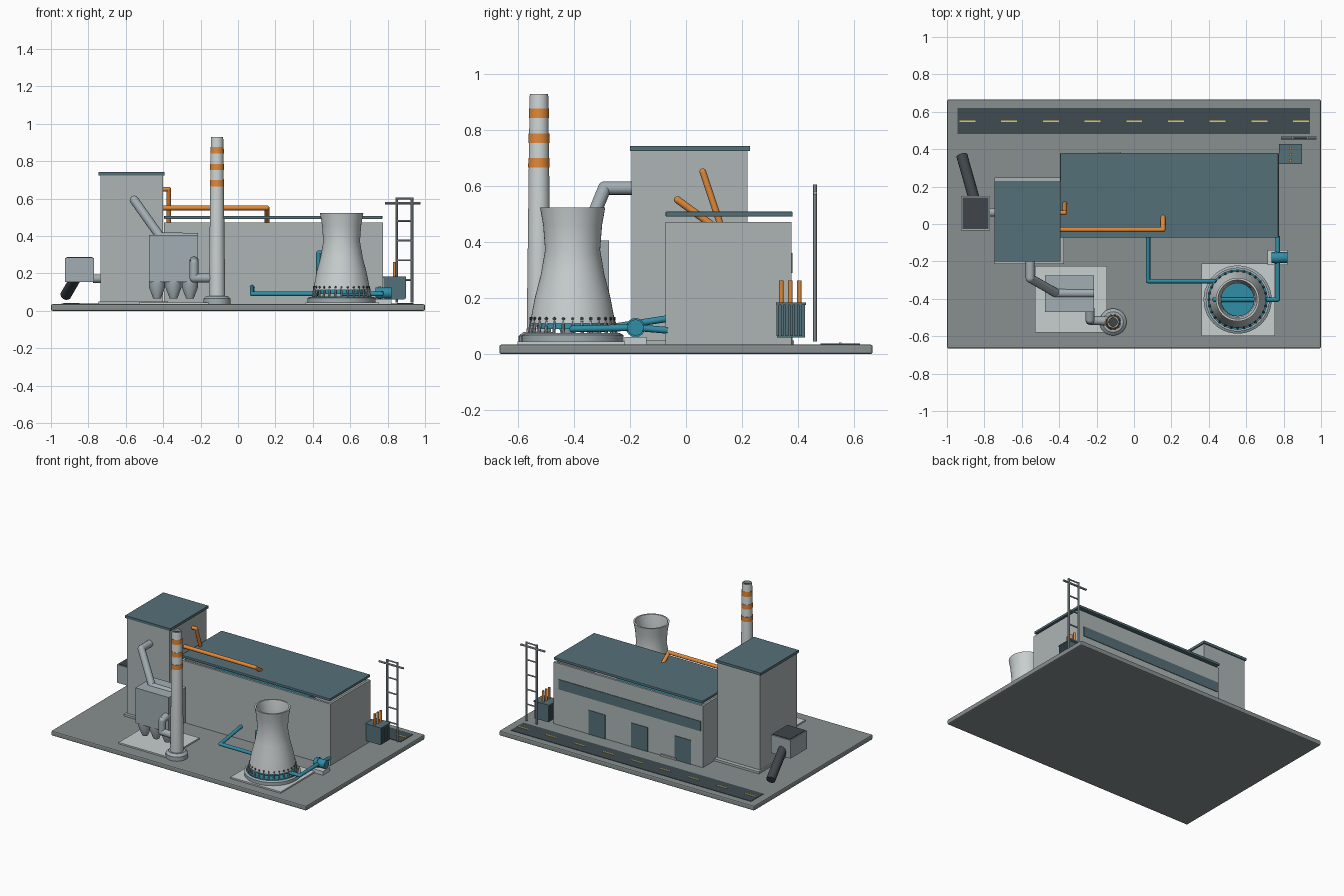
import bpy, bmesh, math
from mathutils import Vector, Matrix

if "Cube" in bpy.data.objects:
    bpy.data.objects.remove(bpy.data.objects["Cube"])

def mat(name, r, g, b):
    m = bpy.data.materials.new(name)
    m.diffuse_color = (r, g, b, 1)
    m.use_nodes = True
    m.node_tree.nodes["Principled BSDF"].inputs["Base Color"].default_value = m.diffuse_color
    return m

SLAB = mat("ground_grey", .25, .28, .28)
WALL = mat("wall_grey", .42, .46, .46)
PALE = mat("concrete_pale", .58, .62, .62)
STEEL = mat("steel_grey", .36, .42, .45)
ROOF = mat("roof_slate", .09, .16, .19)
DARK = mat("dark_grey", .05, .06, .07)
ROAD = mat("asphalt", .05, .07, .08)
YELLOW = mat("yellow", .8, .6, .1)
ORANGE = mat("orange", .75, .25, .04)
TEAL = mat("teal", .03, .27, .38)

def finish(name, bm, m, smooth=False):
    bmesh.ops.recalc_face_normals(bm, faces=bm.faces)
    me = bpy.data.meshes.new(name)
    bm.to_mesh(me)
    bm.free()
    o = bpy.data.objects.new(name, me)
    bpy.context.collection.objects.link(o)
    me.materials.append(m)
    if smooth:
        bpy.ops.object.select_all(action='DESELECT')
        o.select_set(True)
        bpy.context.view_layer.objects.active = o
        bpy.ops.object.shade_smooth_by_angle(angle=math.radians(35))
    return o

def boxes(name, spans, m, bevel=0):
    """Each span is (x0, x1, y0, y1, z0, z1)."""
    bm = bmesh.new()
    for x0, x1, y0, y1, z0, z1 in spans:
        M = Matrix.Translation(((x0+x1)/2, (y0+y1)/2, (z0+z1)/2)) @ Matrix.Diagonal((x1-x0, y1-y0, z1-z0, 1))
        bmesh.ops.create_cube(bm, size=1, matrix=M)
    o = finish(name, bm, m)
    if bevel:
        b = o.modifiers.new("bevel", 'BEVEL')
        b.width, b.segments = bevel, 2
    return o

def box(name, x0, x1, y0, y1, z0, z1, m, bevel=0):
    return boxes(name, [(x0, x1, y0, y1, z0, z1)], m, bevel)

def add_rod(bm, a, b, r, n=16):
    a, b = Vector(a), Vector(b)
    M = Matrix.Translation((a+b)/2) @ (b-a).to_track_quat('Z', 'Y').to_matrix().to_4x4()
    bmesh.ops.create_cone(bm, cap_ends=True, segments=n, radius1=r, radius2=r, depth=(b-a).length, matrix=M)

def pipe(name, pts, r, m):
    """Round pipe through points with ball elbows."""
    bm = bmesh.new()
    for a, b in zip(pts, pts[1:]):
        add_rod(bm, a, b, r)
    for p in pts[1:-1]:
        bmesh.ops.create_uvsphere(bm, u_segments=16, v_segments=8, radius=r, matrix=Matrix.Translation(p))
    return finish(name, bm, m, True)

def lathe(name, x, y, prof, m, n=48, closed=False):
    """Revolve (radius, z) profile about a vertical axis."""
    bm = bmesh.new()
    rings = [[bm.verts.new((x + r*math.cos(2*math.pi*i/n), y + r*math.sin(2*math.pi*i/n), z))
              for i in range(n)] for r, z in prof]
    pairs = list(zip(rings, rings[1:]))
    if closed:
        pairs.append((rings[-1], rings[0]))
    else:
        bm.faces.new(rings[0])
        bm.faces.new(rings[-1])
    for a, b in pairs:
        for i in range(n):
            bm.faces.new((a[i], a[(i+1) % n], b[(i+1) % n], b[i]))
    return finish(name, bm, m, True)

# site slab, road, pads
box("site_slab", -1, 1, -.665, .665, 0, .035, SLAB, .008)
box("road", -.945, .94, .48, .62, .03, .038, ROAD)
boxes("road_dashes", [(-.933 + .223*i, -.848 + .223*i, .546, .554, .037, .041) for i in range(9)], YELLOW)
box("filter_pad", -.53, -.145, -.58, -.225, .03, .045, PALE)
box("tower_pad", .36, .755, -.6, -.21, .03, .045, PALE)

# boiler house
box("boiler_house", -.735, -.4, -.195, .22, .03, .73, WALL)
box("boiler_plinth", -.745, -.375, -.215, .248, .03, .05, WALL)
box("boiler_roof", -.745, -.392, -.2, .228, .724, .742, ROOF)

# turbine hall: open walls under a raised roof
X0, X1, Y0, Y1 = -.395, .775, -.073, .376
boxes("hall_walls", [(X0, X1, Y0, Y0+.015, .03, .472), (X0, X1, Y1-.015, Y1, .03, .472),
                     (X0, X0+.015, Y0+.015, Y1-.015, .03, .472),
                     (X1-.015, X1, Y0+.015, Y1-.015, .03, .472)], WALL)
box("hall_roof", -.395, .772, -.073, .38, .49, .508, ROOF, .004)
box("hall_window_strip", -.38, .735, .374, .38, .29, .36, ROOF)
boxes("hall_doors", [(c-.064, c+.064, .374, .38, .035, .205) for c in (.433, .1, -.24)], ROOF)
box("door_step", -.19, -.07, .376, .385, .03, .048, WALL)
pipe("turbine", [(-.3, .15, .25), (.45, .15, .25)], .1, TEAL)

# steam pipes
pipe("steam_pipe_long", [(-.41, -.03, .55), (.155, -.03, .55), (.155, .1, .455)], .013, ORANGE)
pipe("steam_pipe_short", [(-.41, .06, .65), (-.37, .06, .65), (-.37, .13, .44)], .012, ORANGE)

# filter house, hoppers and flue ducts
box("filter_house", -.476, -.214, -.47, -.275, .155, .405, STEEL)
for i in range(3):
    for j in range(2):
        lathe("filter_hopper", -.433 + .088*i, -.422 + .095*j, [(.02, .065), (.043, .125), (.043, .16)], STEEL, 20)
pipe("flue_duct", [(-.555, -.18, .592), (-.555, -.29, .592), (-.415, -.37, .395), (-.215, -.37, .392)], .024, STEEL)
pipe("stack_duct", [(-.235, -.45, .27), (-.235, -.512, .255), (-.235, -.515, .175), (-.11, -.52, .175)], .024, STEEL)

# chimney stack
CX, CY = -.112, -.524
def stack_r(z):
    return .044 - .011*(z-.05)/.88
lathe("chimney_base", CX, CY, [(.072, .035), (.072, .065), (.055, .08)], STEEL, 32)
lathe("chimney", CX, CY, [(stack_r(.05), .05), (stack_r(.92), .92), (stack_r(.92)-.002, .928),
                          (.024, .928), (.024, .8), (.001, .8)], PALE, 32)
lathe("chimney_flue", CX, CY, [(.0235, .8), (.0235, .915)], DARK, 24)
for z0, z1 in ((.665, .699), (.753, .786), (.842, .876)):
    lathe("chimney_band", CX, CY, [(stack_r(z0)+.002, z0), (stack_r(z1)+.002, z1)], ORANGE, 32)

# cooling tower
TX, TY = .554, -.404
lathe("tower_basin", TX, TY, [(.182, .045), (.182, .068), (.168, .075), (.168, .058)], STEEL)
lathe("basin_water", TX, TY, [(.16, .05), (.16, .076)], TEAL)
shell = [(.152, .11), (.135, .2), (.113, .285), (.098, .372), (.105, .46), (.116, .522)]
lathe("tower_shell", TX, TY, shell + [(r-.011, z) for r, z in reversed(shell)], PALE, closed=True)
lathe("tower_fill", TX, TY, [(.128, .09), (.1, .29)], TEAL)
bm, vents = bmesh.new(), bmesh.new()
for i in range(28):
    a = 2*math.pi*i/28
    d = Vector((math.cos(a), math.sin(a), 0))
    c = Vector((TX, TY, 0))
    add_rod(bm, c + d*.156 + Vector((0, 0, .06)), c + d*.147 + Vector((0, 0, .118)), .006, 8)
    add_rod(vents, c + d*.14 + Vector((0, 0, .126)), c + d*.153 + Vector((0, 0, .126)), .006, 8)
finish("tower_columns", bm, STEEL, True)
finish("tower_vents", vents, DARK)

# cooling water pipes and pump
pipe("hot_water_pipe", [(.075, -.065, .127), (.075, -.305, .09), (.43, -.305, .09), (.43, TY, .1),
                        (.43, TY, .31), (.65, TY, .31)], .012, TEAL)
pipe("cold_water_pipe", [(.56, TY, .09), (.768, TY, .09), (.768, -.18, .095), (.768, -.065, .085)], .012, TEAL)
box("pump_base", .715, .82, -.22, -.14, .035, .062, PALE)
pipe("pump_body", [(.735, -.18, .095), (.82, -.18, .095)], .029, TEAL)
pipe("pump_flange", [(.752, -.18, .095), (.764, -.18, .095)], .034, TEAL)

# coal bunker and conveyor
box("coal_bunker", -.925, -.77, -.035, .15, .155, .283, STEEL)
box("coal_surface", -.917, -.778, -.027, .142, .27, .287, DARK)
pipe("coal_feed", [(-.775, .062, .172), (-.725, .062, .172)], .023, STEEL)
pipe("coal_conveyor", [(-.92, .365, .085), (-.845, .1, .215)], .03, DARK)

# transformer
box("transformer_tank", .782, .89, .324, .424, .06, .182, ROOF)
boxes("transformer_fins", [(.777, .897, .322 + .0162*i, .332 + .0162*i, .065, .175) for i in range(6)]
      + [(.775, .898, .32, .428, .176, .184)], ROOF)
for y in (.34, .372, .404):
    pipe("bushing", [(.836, y, .17), (.836, y, .262)], .008, ORANGE)

# lattice pylon
bm = bmesh.new()
for x in (.848, .93):
    add_rod(bm, (x, .46, .045), (x, .46, .605), .007, 8)
for z in (.165, .27, .375, .48, .6):
    add_rod(bm, (.848, .46, z), (.93, .46, z), .005, 8)
add_rod(bm, (.785, .46, .575), (.975, .46, .575), .007, 8)
finish("pylon", bm, STEEL, True)
